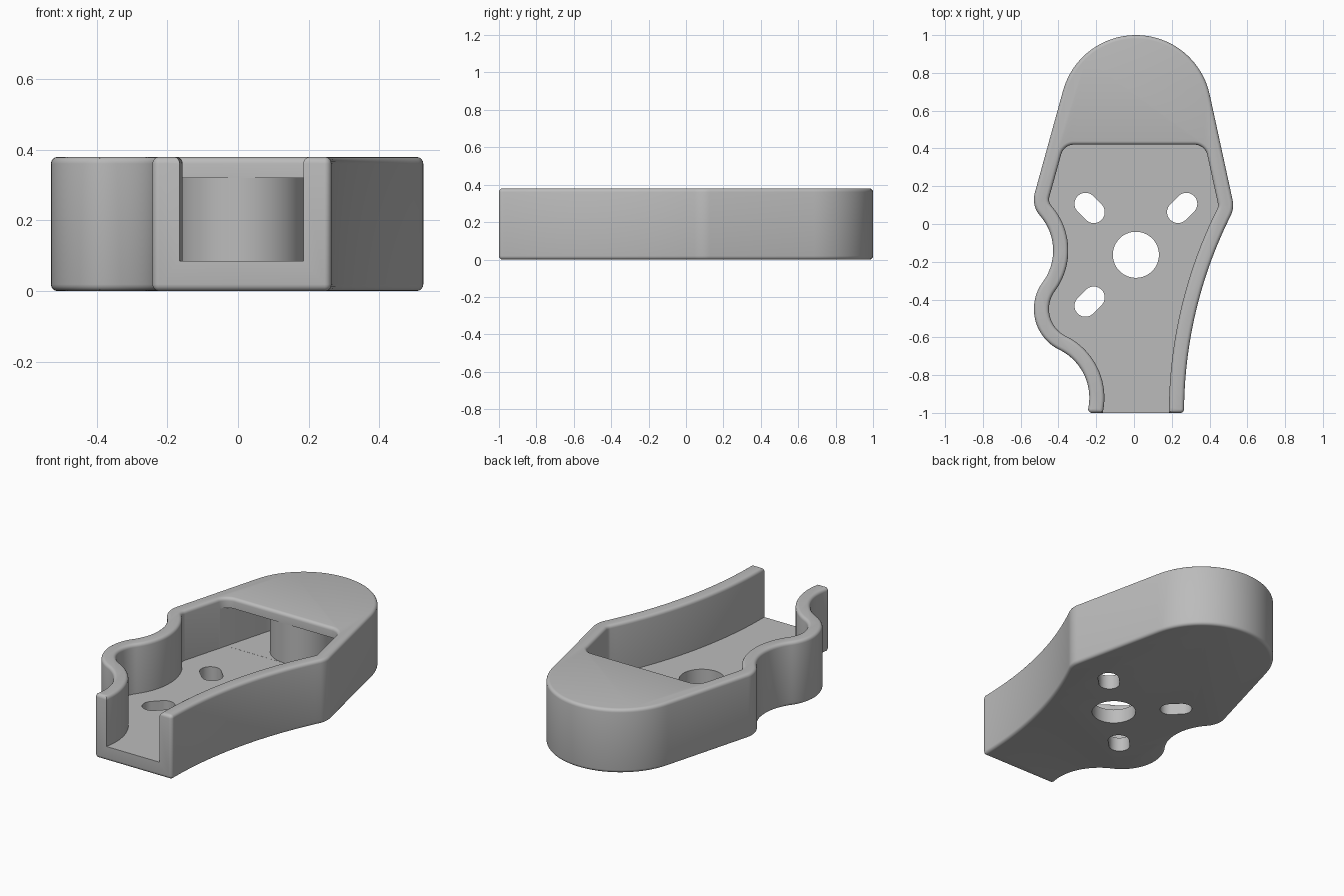
import bpy, bmesh, math
from mathutils import Vector

if "Cube" in bpy.data.objects:
    bpy.data.objects.remove(bpy.data.objects["Cube"])

HEIGHT, FLOOR, ROOF, WALL, FILLET = 0.38, 0.085, 0.32, 0.08, 0.019

grey = bpy.data.materials.new("plain grey")
grey.use_nodes = True
grey.diffuse_color = (0.5, 0.5, 0.5, 1)
grey.node_tree.nodes["Principled BSDF"].inputs["Base Color"].default_value = (0.5, 0.5, 0.5, 1)


def joint(a, b):
    """Angle of the outward normal shared by two neighbouring arcs."""
    d = Vector((b[0] - a[0], b[1] - a[1]))
    k = max(-1, min(1, (a[2] - b[2]) / d.length))
    d.normalize()
    n = d * k + Vector((d.y, -d.x)) * math.sqrt(1 - k * k)
    return math.atan2(n.y, n.x)


def outline(arcs, inset=0.0, ends=None):
    """Chain of tangent arcs (x, y, radius); a negative radius is hollow."""
    count, pts = len(arcs), []
    for i, (x, y, r) in enumerate(arcs):
        start = joint(arcs[i - 1], arcs[i])
        stop = joint(arcs[i], arcs[(i + 1) % count])
        if ends and i == 0:
            start = ends[0]
        if ends and i == count - 1:
            stop = ends[1]
        turn = (stop - start) % math.tau if r > 0 else -((start - stop) % math.tau)
        steps = max(4, min(40, int(abs(turn) * max(14, abs(r) * 60))))
        for s in range(steps + 1):
            a = start + turn * s / steps
            pts.append((x + (r - inset) * math.cos(a), y + (r - inset) * math.sin(a)))
    if ends:  # run the open end out past the front
        pts = [(pts[0][0], -1.1)] + pts + [(pts[-1][0], -1.1)]
    return pts


def loft(name, rings):
    """Closed solid through (z, points) rings."""
    bm = bmesh.new()
    loops = [[bm.verts.new((x, y, z)) for x, y in pts] for z, pts in rings]
    for lo, hi in zip(loops, loops[1:]):
        for i in range(len(lo)):
            j = (i + 1) % len(lo)
            bm.faces.new((lo[i], lo[j], hi[j], hi[i]))
    bm.faces.new(loops[0][::-1])
    bm.faces.new(loops[-1])
    mesh = bpy.data.meshes.new(name)
    bm.to_mesh(mesh)
    bm.free()
    mesh.materials.append(grey)
    obj = bpy.data.objects.new(name, mesh)
    bpy.context.collection.objects.link(obj)
    return obj


def cylinder(name, x, y, r, z0, z1):
    bpy.ops.mesh.primitive_cylinder_add(vertices=64, radius=r, depth=z1 - z0,
                                        location=(x, y, (z0 + z1) / 2))
    obj = bpy.context.object
    obj.name = name
    obj.data.materials.append(grey)
    return obj


def smooth(obj):
    bpy.ops.object.select_all(action='DESELECT')
    obj.select_set(True)
    bpy.context.view_layer.objects.active = obj
    bpy.ops.object.shade_smooth_by_angle(angle=math.radians(32))


def cut(obj, cutter):
    cutter.hide_render = True
    mod = obj.modifiers.new("cut", 'BOOLEAN')
    mod.operation, mod.solver, mod.object = 'DIFFERENCE', 'EXACT', cutter
    bpy.context.view_layer.objects.active = obj
    bpy.ops.object.modifier_apply(modifier=mod.name)
    bpy.data.objects.remove(cutter)


# Plan of the housing, counter-clockwise from the front
right_sweep, right_corner = (2.595, -1, -2.33), (0.40, 0.10, 0.125)
nose = (0.01, 0.60, 0.40)
left_side = [(-0.40, 0.13, 0.13), (-0.708, -0.141, -0.28),
             (-0.29, -0.45, 0.24), (-0.52, -0.92, -0.2834)]
front_left, front_right = (-0.2226, -0.98, 0.02), (0.245, -0.98, 0.02)
plan = [front_right, right_sweep, right_corner, nose] + left_side + [front_left]

# Housing with rounded top and bottom edges
quarter = [math.radians(90 * i / 4) for i in range(5)]
lower = [(FILLET * (1 - math.sin(a)), FILLET * (1 - math.cos(a))) for a in quarter]
profile = [(z, t) for z, t in ((p[0], p[1]) for p in lower)][::-1]
profile += [(HEIGHT - z, t) for z, t in profile[::-1]]
housing = loft("housing", [(z, outline(plan, t)) for z, t in profile])

# Open pocket, flared at the rim
open_ends = (0.0, math.radians(167.3))
pocket_plan = [right_sweep, right_corner, (0.32, 0.35, 0.15), (-0.318, 0.35, 0.15)] + left_side
rim = [(HEIGHT - FILLET * (1 - math.sin(a)), WALL - FILLET * (1 - math.cos(a))) for a in quarter]
pocket_profile = [(FLOOR, WALL)] + rim + [(HEIGHT + 0.05, WALL - FILLET)]
cut(housing, loft("pocket_cutter",
                  [(z, outline(pocket_plan, t, open_ends)) for z, t in pocket_profile]))

# Hollow continuing under the roof
hollow = outline([right_sweep, right_corner, nose] + left_side, WALL + 0.001, open_ends)
cut(housing, loft("hollow_cutter", [(FLOOR + 0.0005, hollow), (ROOF, hollow)]))

# Centre hole and diagonal slots in the floor
cut(housing, cylinder("hole_cutter", 0.01, -0.163, 0.122, -0.1, 0.2))
for sx, sy in ((-1, 1), (1, 1), (-1, -1)):
    x, y, d = 0.01 + sx * 0.245, -0.163 + sy * 0.248, 0.022
    slot = outline([(x - sx * d, y - sy * d, 0.058), (x + sx * d, y + sy * d, 0.058)])
    cut(housing, loft("slot_cutter", [(-0.1, slot), (0.2, slot)]))
smooth(housing)

# Round post holding up the roof
smooth(cylinder("roof_post", 0.01, 0.60, 0.18, FLOOR - 0.01, ROOF + 0.01))
